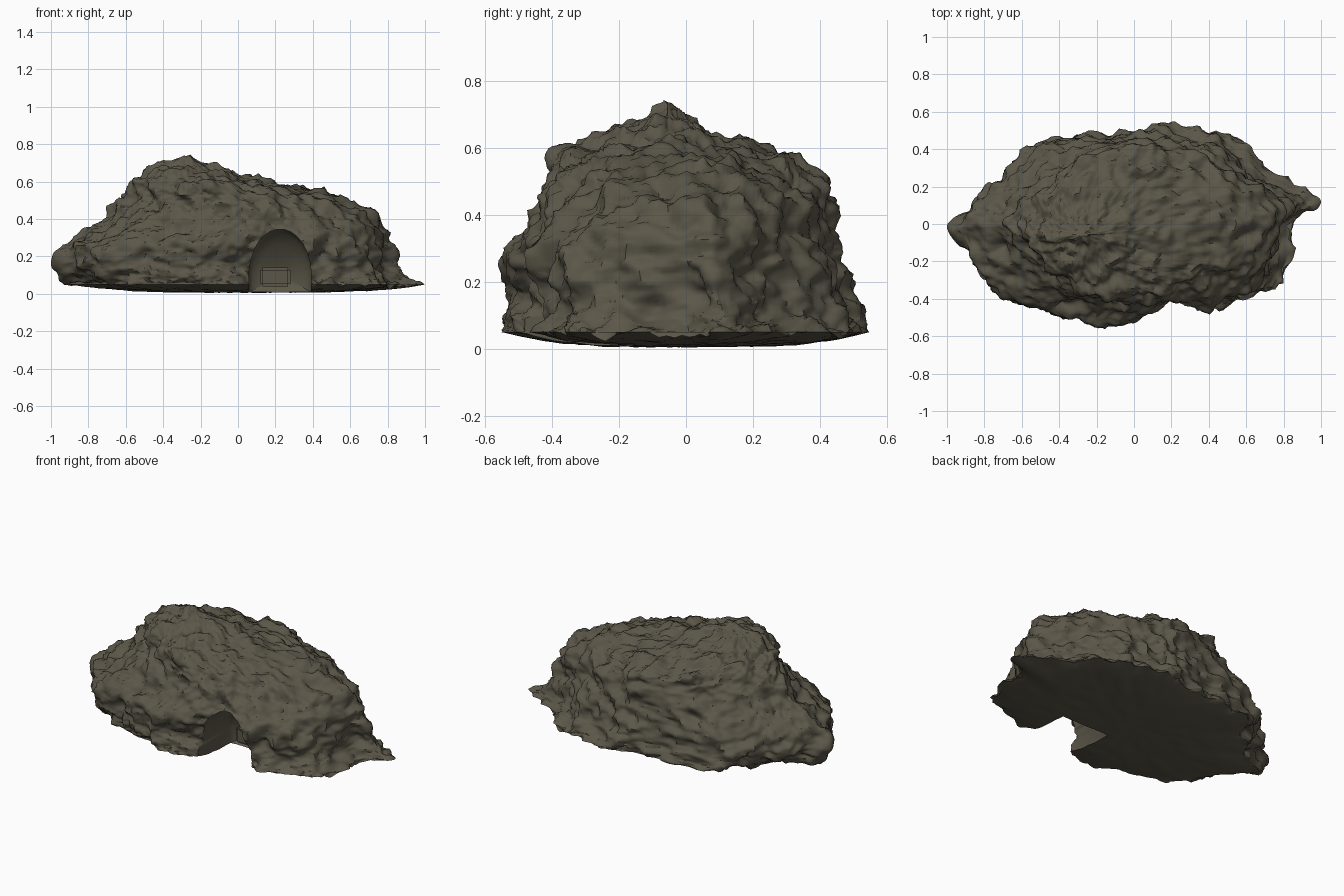
import bpy
import bmesh
import math
from mathutils import Vector, noise

cube = bpy.data.objects.get("Cube")
if cube:
    bpy.data.objects.remove(cube, do_unlink=True)

stone = bpy.data.materials.new("olive grey stone")
stone.use_nodes = True
COLOUR = (.105, .094, .066, 1)
stone.diffuse_color = COLOUR
stone.node_tree.nodes["Principled BSDF"].inputs["Base Color"].default_value = COLOUR

# Footprint, counter-clockwise from the eastern spur
OUTLINE = [(1, .12), (.8, .23), (.64, .36), (.53, .48), (.35, .49), (.18, .54),
           (0, .5), (-.3, .48), (-.54, .45), (-.64, .28), (-.75, .2), (-.82, .1),
           (-1, 0), (-.87, -.14), (-.79, -.26), (-.7, -.38), (-.5, -.46), (-.3, -.52),
           (-.15, -.55), (.03, -.5), (.2, -.43), (.4, -.46), (.6, -.4), (.75, -.34),
           (.84, -.2), (.86, 0)]
# Height, then the west, east, south and north reach at that height
LEVELS = [(.05, -.9, 1, -.54, .55), (.09, -.95, .91, -.53, .53),
          (.16, -1, .87, -.52, .5), (.26, -.95, .84, -.54, .48),
          (.35, -.8, .79, -.48, .46), (.45, -.7, .7, -.43, .43),
          (.52, -.62, .52, -.41, .41), (.58, -.58, .24, -.37, .3),
          (.63, -.54, .05, -.27, .14), (.69, -.43, -.12, -.12, .01)]
RIM = LEVELS[0][0]
STEPS, SUB = 9, 10


def spline(points, t, closed=False):
    """Smooth curve through points of any dimension."""
    n, i = len(points), int(t)
    f = t - i
    pick = [points[(i + k) % n if closed else min(max(i + k, 0), n - 1)]
            for k in (-1, 0, 1, 2)]
    return [.5 * (2 * b + (c - a) * f + (2 * a - 5 * b + 4 * c - d) * f ** 2
                  + (3 * b - a - 3 * c + d) * f ** 3) for a, b, c, d in zip(*pick)]


def make_object(name, bm):
    """Turn a bmesh into a smooth-shaded stone object."""
    mesh = bpy.data.meshes.new(name)
    bm.to_mesh(mesh)
    bm.free()
    mesh.materials.append(stone)
    obj = bpy.data.objects.new(name, mesh)
    bpy.context.collection.objects.link(obj)
    bpy.ops.object.select_all(action="DESELECT")
    obj.select_set(True)
    bpy.context.view_layer.objects.active = obj
    bpy.ops.object.shade_smooth_by_angle(angle=math.radians(50))


def loft(bm, rings):
    """Skin a stack of closed rings and cap both ends."""
    for low, high in zip(rings, rings[1:]):
        for i in range(len(low)):
            j = (i + 1) % len(low)
            bm.faces.new((low[i], low[j], high[j], high[i]))
    for ring in (rings[0], rings[-1]):
        centre = bm.verts.new(sum((v.co for v in ring), Vector()) / len(ring))
        for i in range(len(ring)):
            bm.faces.new((ring[i], ring[(i + 1) % len(ring)], centre))
    bmesh.ops.recalc_face_normals(bm, faces=bm.faces[:])


# Rock mass: shallow dish underneath, then rising contour rings
outline = [spline(OUTLINE, k / STEPS, True) for k in range(len(OUTLINE) * STEPS)]
bm = bmesh.new()


def contour(level, shrink=1):
    """One ring of the rock, blending to a soft diamond the higher it lies."""
    z, west, east, south, north = level
    blend = min(1, max(0, (z - RIM) / .45))
    power = 2 - .5 * blend
    ring = []
    for x, y in outline:
        p = Vector((x, y / .55))
        soft = p / (abs(p.x) ** power + abs(p.y) ** power) ** (1 / power)
        p = p.lerp(soft, blend) * shrink
        ring.append(bm.verts.new(((east + west) / 2 + p.x * (east - west) / 2,
                                  (north + south) / 2 + p.y * (north - south) / 2, z)))
    return ring


rings = []
for k in range(1, 16):
    s = .92 * k / 15
    rings.append(contour((.008 + .042 * s ** 4, *LEVELS[0][1:]), s))
for k in range((len(LEVELS) - 1) * SUB + 1):
    rings.append(contour(spline(LEVELS, k / SUB)))
for s in (.8, .6, .4, .2):
    rings.append(contour((.745 - .055 * s, *LEVELS[-1][1:]), s))
loft(bm, rings)
bm.normal_update()


# Weathering: broad lumps, craggy shelves, sharp crests and fine chips
def crag(p):
    lumps = noise.noise(p * 4.5)
    shelves = noise.noise(Vector((p.x * 9, p.y * 9, p.z * 13)))
    chips = noise.fractal(p * 16, .7, 2.1, 3)
    crests = abs(noise.noise(p * 7 + Vector((3, 5, 1))))
    teeth = abs(noise.noise(p * 13 + Vector((1, 2, 7))))
    return .02 * lumps + .03 * shelves + .019 * chips - .04 * crests - .03 * teeth + .015


moves = []
for v in bm.verts:
    p = v.co
    if p.z < RIM - .001:
        push = Vector((0, 0, .006 * noise.noise(p * 14)))
    else:
        # Quieter at the two end spurs and the summit
        fade = max(0, min(1, (1 - abs(p.x)) / .08, (.78 - p.z) / .06))
        push = v.normal * crag(p) * fade
        if p.z < RIM + .001:
            push.z = 0
    moves.append((v, push))
for v, push in moves:
    v.co += push

# Cave mouth: score an arch into the rock and open it, floor included
CAVE_X, SPRING, HALF_WIDTH, RISE, BACK = .225, .1, .165, .245, -.16
planes = [(Vector((0, BACK, 0)), Vector((0, 1, 0)))]
for k in range(15):
    a = math.pi * k / 14
    planes.append((Vector((CAVE_X + HALF_WIDTH * math.cos(a), 0,
                           SPRING + RISE * math.sin(a))),
                   Vector((math.cos(a) / HALF_WIDTH, 0,
                           math.sin(a) / RISE)).normalized()))


def faces_near_cave():
    found = []
    for f in bm.faces:
        c = f.calc_center_median()
        if abs(c.x - CAVE_X) < .3 and c.y < -.1 and c.z < .45:
            found.append(f)
    return found


for point, normal in planes:
    faces = faces_near_cave()
    edges = {e for f in faces for e in f.edges}
    verts = {v for f in faces for v in f.verts}
    bmesh.ops.bisect_plane(bm, geom=[*verts, *edges, *faces], dist=.00001,
                           plane_co=point, plane_no=normal)
inside = [f for f in faces_near_cave()
          if all((f.calc_center_median() - point).dot(normal) < 0
                 for point, normal in planes)]
bmesh.ops.delete(bm, geom=inside, context="FACES")

# Cave tunnel: draw the rim back to an end wall that leans forward overhead
rim = [e for e in bm.edges if e.is_boundary]
for bulge, ratio in ((0, 1), (.02, .9), (.03, .75), (.04, .4), (.045, 0)):
    grown = bmesh.ops.extrude_edge_only(bm, edges=rim)["geom"]
    rim = [g for g in grown if isinstance(g, bmesh.types.BMEdge) and g.is_boundary]
    for v in {v for e in rim for v in e.verts}:
        z = SPRING + (v.co.z - SPRING) * ratio
        v.co = Vector((CAVE_X + (v.co.x - CAVE_X) * ratio,
                       BACK + bulge - 1.2 * z * z, z))
bmesh.ops.remove_doubles(bm, verts=bm.verts[:], dist=.00005)
make_object("cave_rock", bm)

# Small ledge at the back of the cave
bm = bmesh.new()
bmesh.ops.create_cube(bm, size=1)
for v in bm.verts:
    v.co = Vector((.2 + v.co.x * .16, -.15 + v.co.y * .1, .09 + v.co.z * .1))
bmesh.ops.bevel(bm, geom=bm.edges[:], offset=.012, segments=2, affect="EDGES")
make_object("cave_ledge", bm)
